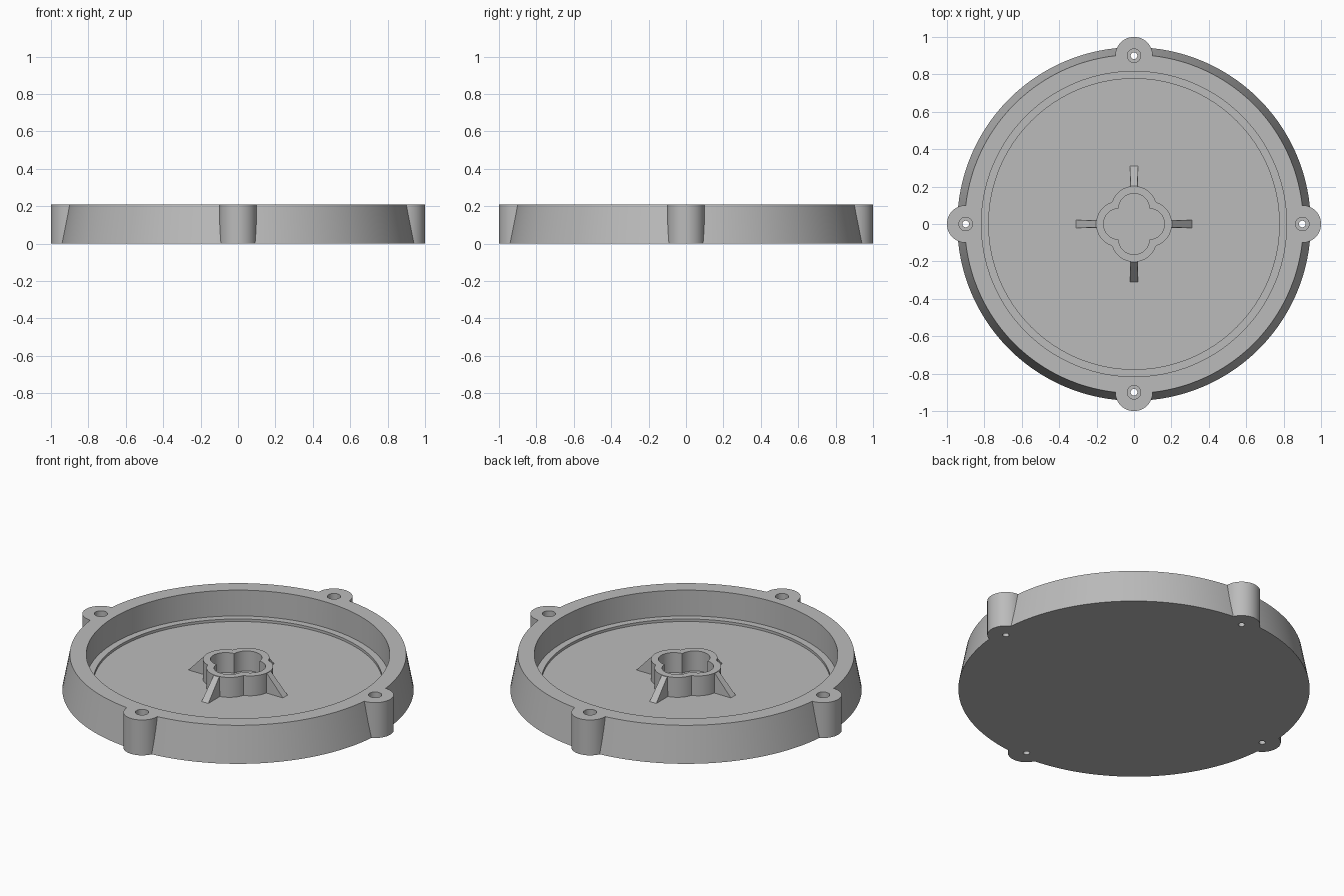
import bpy, bmesh
from math import cos, sin, pi, sqrt, radians

cube = bpy.data.objects.get("Cube")
if cube:
    bpy.data.objects.remove(cube, do_unlink=True)

HEIGHT, FLOOR, LEDGE = 0.21, 0.042, 0.057
FOIL_TOP = 0.16

grey = bpy.data.materials.new("plain grey")
grey.use_nodes = True
colour = (0.5, 0.5, 0.5, 1)
grey.diffuse_color = colour
grey.node_tree.nodes["Principled BSDF"].inputs["Base Color"].default_value = colour


def finish(name, bm):
    bmesh.ops.recalc_face_normals(bm, faces=bm.faces)
    mesh = bpy.data.meshes.new(name)
    bm.to_mesh(mesh)
    bm.free()
    mesh.materials.append(grey)
    obj = bpy.data.objects.new(name, mesh)
    bpy.context.collection.objects.link(obj)
    return obj


def lathe(name, profile, segments, centre=(0, 0)):
    """Closed solid turned from (radius, z) points, capped at both ends."""
    bm = bmesh.new()
    rings = [[bm.verts.new((centre[0] + r * cos(2 * pi * i / segments),
                            centre[1] + r * sin(2 * pi * i / segments), z))
              for i in range(segments)] for r, z in profile]
    for a, b in zip(rings, rings[1:]):
        for i in range(segments):
            j = (i + 1) % segments
            bm.faces.new((a[i], a[j], b[j], b[i]))
    bm.faces.new(rings[0])
    bm.faces.new(rings[-1])
    return finish(name, bm)


def boolean(target, tool, operation):
    mod = target.modifiers.new(operation.title(), 'BOOLEAN')
    mod.operation, mod.object, mod.solver = operation, tool, 'EXACT'
    bpy.context.view_layer.objects.active = target
    bpy.ops.object.modifier_apply(modifier=mod.name)
    bpy.data.objects.remove(tool, do_unlink=True)


def smooth(obj):
    bpy.ops.object.select_all(action='DESELECT')
    obj.select_set(True)
    bpy.context.view_layer.objects.active = obj
    bpy.ops.object.shade_smooth_by_angle(angle=radians(30))


# Tapered round tray with four screw bosses on the axes
tray = lathe("tray", [(0.945, 0), (0.905, HEIGHT)], 128)
spots = [(0.9 * cos(k * pi / 2), 0.9 * sin(k * pi / 2)) for k in range(4)]
for spot in spots:
    boolean(tray, lathe("boss", [(0.1, 0), (0.1, HEIGHT)], 48, spot), 'UNION')

# Stepped cavity, then counterbored screw holes
boolean(tray, lathe("cavity", [(0.777, FLOOR), (0.777, LEDGE), (0.816, LEDGE),
                               (0.816, HEIGHT + 0.1)], 128), 'DIFFERENCE')
for spot in spots:
    boolean(tray, lathe("screw_hole", [(0.018, -0.1), (0.018, HEIGHT - 0.04),
                                       (0.036, HEIGHT - 0.04), (0.036, HEIGHT + 0.1)],
                        24, spot), 'DIFFERENCE')
smooth(tray)


# Four-lobed socket wall in the middle
def lobed(radius, angle, offset=0.08):
    local = (angle + pi / 4) % (pi / 2) - pi / 4
    return offset * cos(local) + sqrt(radius ** 2 - (offset * sin(local)) ** 2)


bm = bmesh.new()
steps = 96
loops = []
for radius, z in ((0.123, FLOOR), (0.123, FOIL_TOP), (0.083, FOIL_TOP), (0.083, FLOOR)):
    loop = []
    for i in range(steps):
        a = 2 * pi * i / steps
        r = lobed(radius, a)
        loop.append(bm.verts.new((r * cos(a), r * sin(a), z)))
    loops.append(loop)
for a, b in zip(loops, loops[1:]):
    for i in range(steps):
        j = (i + 1) % steps
        bm.faces.new((a[i], a[j], b[j], b[i]))
smooth(finish("lobed_socket", bm))

# Sloping ribs bracing the socket
for k, side in enumerate(("left", "back", "right", "front")):
    c, s = cos(k * pi / 2), sin(k * pi / 2)
    bm = bmesh.new()
    ends = []
    for sign in (-1, 1):
        ends.append([bm.verts.new((x * c - sign * w * s, x * s + sign * w * c, z))
                     for x, w, z in ((0.185, 0.022, FLOOR), (0.31, 0.022, FLOOR),
                                     (0.2, 0.018, FOIL_TOP), (0.185, 0.018, FOIL_TOP))])
    for end in ends:
        bm.faces.new(end)
    for i in range(4):
        j = (i + 1) % 4
        bm.faces.new((ends[0][i], ends[0][j], ends[1][j], ends[1][i]))
    finish(side + "_rib", bm)
